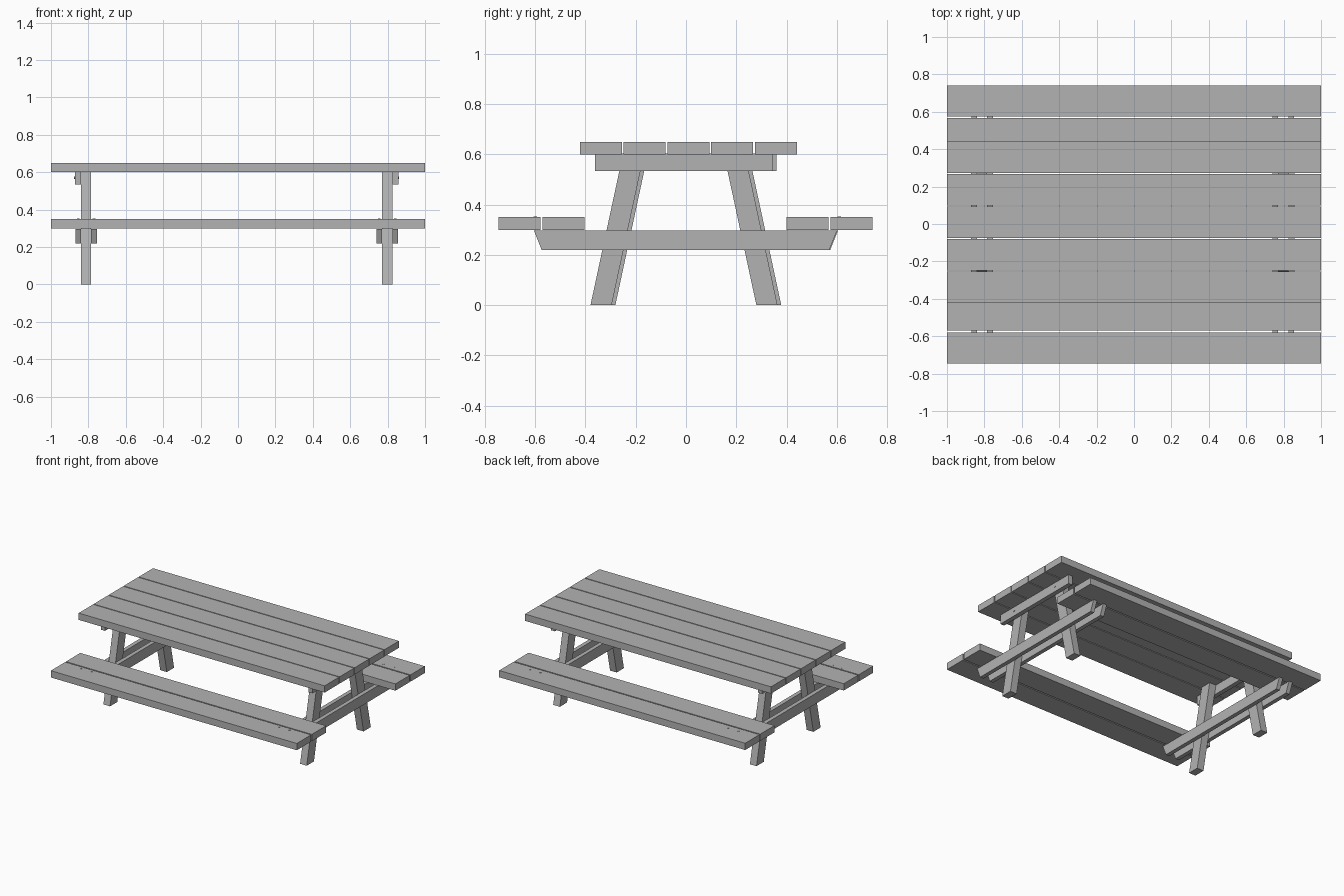
import bpy
import bmesh

cube = bpy.data.objects.get("Cube")
if cube:
    bpy.data.objects.remove(cube, do_unlink=True)

wood = bpy.data.materials.new("grey wood")
wood.use_nodes = True
GREY = (0.45, 0.45, 0.45, 1)
wood.diffuse_color = GREY
wood.node_tree.nodes["Principled BSDF"].inputs["Base Color"].default_value = GREY


def finish(name, bm):
    bmesh.ops.recalc_face_normals(bm, faces=bm.faces)
    mesh = bpy.data.meshes.new(name)
    bm.to_mesh(mesh)
    bm.free()
    mesh.materials.append(wood)
    obj = bpy.data.objects.new(name, mesh)
    bpy.context.collection.objects.link(obj)
    return obj


def board(name, x0, x1, profile):
    """Extrude a side profile of (y, z) points from x0 to x1."""
    bm = bmesh.new()
    face = bm.faces.new([bm.verts.new((x0, y, z)) for y, z in profile])
    new = bmesh.ops.extrude_face_region(bm, geom=[face])["geom"]
    verts = [v for v in new if isinstance(v, bmesh.types.BMVert)]
    bmesh.ops.translate(bm, verts=verts, vec=(x1 - x0, 0, 0))
    return finish(name, bm)


def rect(y0, y1, z0, z1):
    return [(y0, z0), (y1, z0), (y1, z1), (y0, z1)]


def bolt(name, location, axis):
    bm = bmesh.new()
    bmesh.ops.create_cone(bm, cap_ends=True, segments=8, radius1=0.007,
                          radius2=0.007, depth=0.006)
    obj = finish(name, bm)
    obj.location = location
    if axis == "x":
        obj.rotation_euler.y = 1.5708


# Table top planks
for i in range(5):
    y = -0.422 + i * 0.174
    board(f"top_plank_{i + 1}", -1, 1, rect(y, y + 0.167, 0.6, 0.65))

# Seat planks
for side, start in (("front", -0.745), ("back", 0.4)):
    for i in range(2):
        y = start + i * 0.175
        board(f"{side}_seat_plank_{i + 1}", -1, 1, rect(y, y + 0.166, 0.3, 0.35))

# End frames: legs, paired seat beams, one outer cleat
for end, sx, xc, yo in (("right", -1, -0.812, 0.007), ("left", 1, 0.798, -0.008)):
    for side, sy in (("front", -1), ("back", 1)):
        leg = [(0.288, 0), (0.372, 0), (0.243, 0.6), (0.159, 0.6)]
        board(f"{end}_{side}_leg", xc - 0.027, xc + 0.027,
              [(sy * y + yo, z) for y, z in leg])
    beam = [(-0.572, 0.22), (0.572, 0.22), (0.603, 0.297), (-0.603, 0.297)]
    for place, d in (("outer", sx), ("inner", -sx)):
        board(f"{end}_{place}_seat_beam", xc + d * 0.027, xc + d * 0.057,
              [(y + yo / 4, z) for y, z in beam])
        # Bolts through the seats into each beam
        for side, y in (("front", -0.6), ("back", 0.61)):
            bolt(f"{end}_{side}_{place}_seat_bolt", (xc + d * 0.042, y, 0.349), "z")
    board(f"{end}_top_cleat", xc + sx * 0.027, xc + sx * 0.06,
          rect(-0.353 + yo, 0.353 + yo, 0.533, 0.604))
    # Bolts through the cleat into the legs
    for side, y in (("front", -0.21), ("back", 0.21)):
        bolt(f"{end}_{side}_cleat_bolt", (xc + sx * 0.061, y + yo, 0.57), "x")
